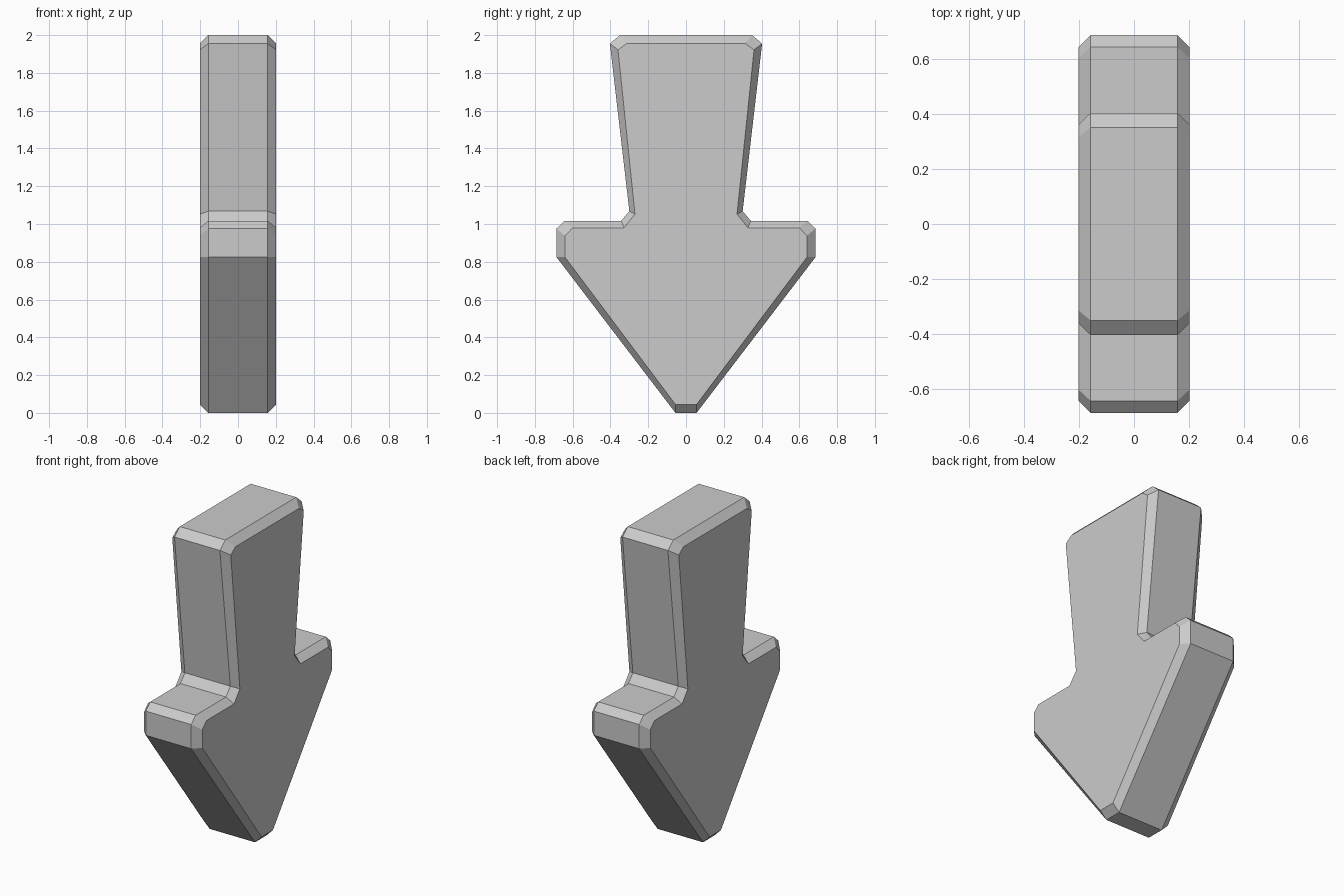
import bpy, bmesh

if "Cube" in bpy.data.objects:
    bpy.data.objects.remove(bpy.data.objects["Cube"])

# Half profiles (y, z) from top to tip: widest outline and the inset side-face outline
OUTER = [(0.35, 2.0), (0.403, 1.955), (0.30, 1.068), (0.343, 1.017), (0.642, 1.017),
         (0.686, 0.976), (0.686, 0.825), (0.056, 0.0)]
INNER = [(0.313, 1.956), (0.36, 1.922), (0.27, 1.052), (0.328, 0.98), (0.60, 0.98),
         (0.641, 0.938), (0.641, 0.825), (0.056, 0.045)]


def ring(bm, half, x):
    """Mirror a half profile across y = 0 and place it at x."""
    pts = half + [(-y, z) for y, z in reversed(half)]
    return [bm.verts.new((x, y, z)) for y, z in pts]


# Chamfered arrow: four rings along x, bridged and capped
bm = bmesh.new()
rings = [ring(bm, p, x) for p, x in
         ((INNER, -0.202), (OUTER, -0.157), (OUTER, 0.157), (INNER, 0.202))]
for a, b in zip(rings, rings[1:]):
    n = len(a)
    for i in range(n):
        j = (i + 1) % n
        bm.faces.new((a[i], a[j], b[j], b[i]))
bm.faces.new(rings[0])
bm.faces.new(rings[-1])
bmesh.ops.recalc_face_normals(bm, faces=bm.faces)

mesh = bpy.data.meshes.new("down_arrow")
bm.to_mesh(mesh)
bm.free()
arrow = bpy.data.objects.new("down_arrow", mesh)
bpy.context.collection.objects.link(arrow)
